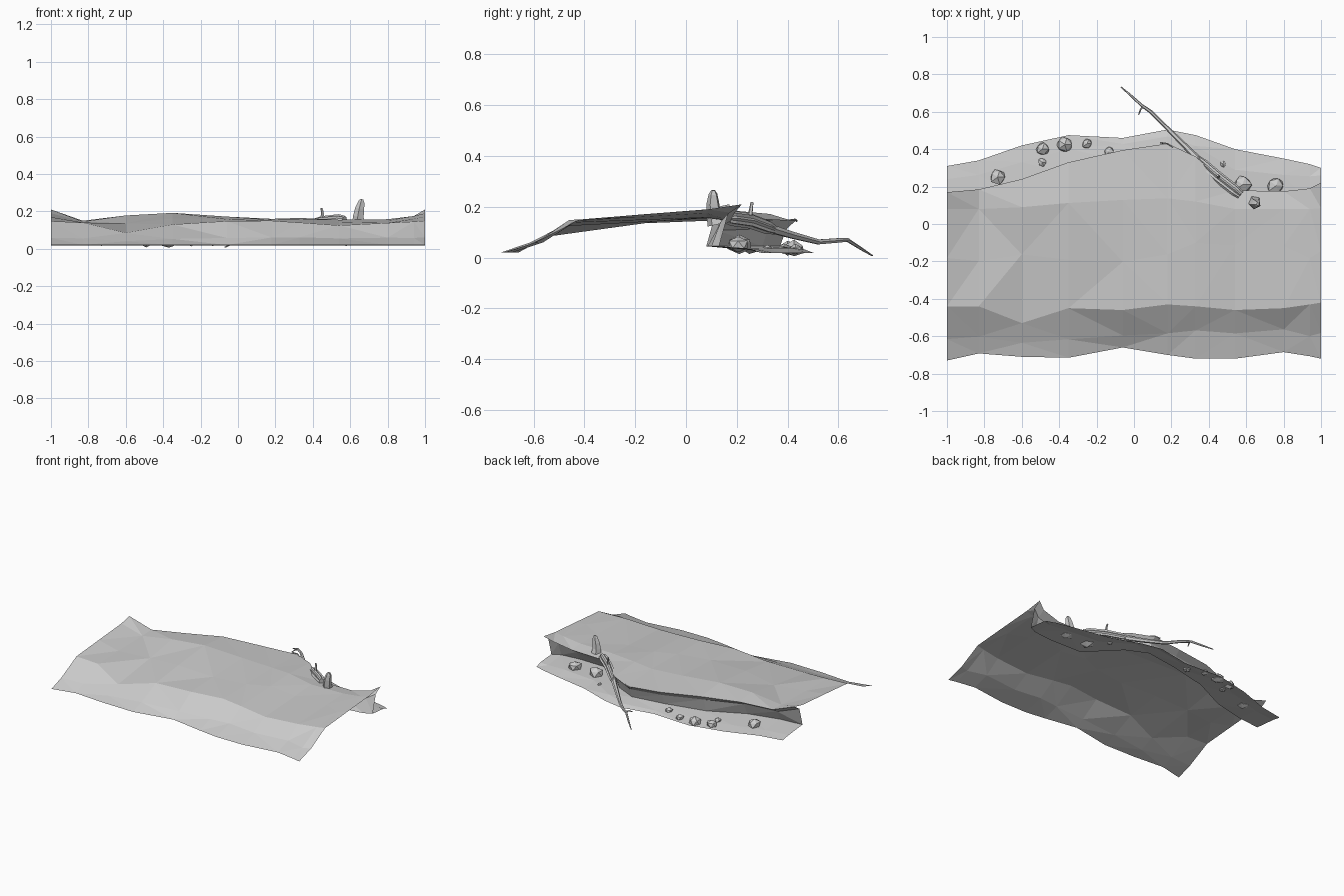
import bpy, bmesh, math, random
from mathutils import Vector
random.seed(4)


def finish(bm, name):
    bmesh.ops.recalc_face_normals(bm, faces=bm.faces)
    me = bpy.data.meshes.new(name)
    bm.to_mesh(me)
    bm.free()
    ob = bpy.data.objects.new(name, me)
    bpy.context.collection.objects.link(ob)
    return ob


def tube(name, pts, sides=6, groove=0.0):
    """Tapered tube through (x, y, z, radius) points, optionally fluted."""
    bm = bmesh.new()
    ps = [Vector(p[:3]) for p in pts]
    rings = []
    for i, p in enumerate(ps):
        d = (ps[min(i + 1, len(ps) - 1)] - ps[max(i - 1, 0)]).normalized()
        u = d.cross(Vector((0.9, 0.43, 0.1)) if abs(d.z) > 0.8 else Vector((0, 0, 1))).normalized()
        v = d.cross(u)
        ring = []
        for k in range(sides):
            a = 2 * math.pi * k / sides
            r = pts[i][3] * (1 - groove * (k % 2))
            ring.append(bm.verts.new(p + r * (math.cos(a) * u + math.sin(a) * v)))
        rings.append(ring)
    for a, b in zip(rings, rings[1:]):
        for k in range(sides):
            n = (k + 1) % sides
            bm.faces.new((a[k], a[n], b[n], b[k]))
    bm.faces.new(rings[0])
    bm.faces.new(rings[-1])
    return finish(bm, name)


# Ground: open sheet lofted from rows running along x
xs = [-1, -.83, -.6, -.35, -.06, .18, .33, .54, .8, .94, 1]
front_y = [-.73, -.692, -.71, -.715, -.66, -.70, -.72, -.72, -.685, -.707, -.72]
ridge_y = [-.44, -.44, -.53, -.45, -.46, -.43, -.44, -.46, -.45, -.43, -.42]
ridge_z = [.148, .14, .085, .13, .148, .15, .14, .125, .138, .145, .15]
bank_z = [.19, .145, .178, .192, .172, .16, .165, .155, .158, .175, .19]
lip_y = [.17, .185, .24, .33, .395, .43, .36, .18, .175, .19, .22]
lip_z = [.21, .15, .165, .172, .152, .145, .15, .142, .145, .175, .21]
shore_y = [.31, .34, .42, .475, .46, .505, .475, .40, .35, .32, .30]

columns = []
for i, x in enumerate(xs):
    fy, ry, rz, bz = front_y[i], ridge_y[i], ridge_z[i], bank_z[i]
    ly, lz, sy = lip_y[i], lip_z[i], shore_y[i]
    by = 0.08 + 0.25 * max(0, ly - 0.2)
    back = 0.09 if ly < 0.25 else 0.06
    j = random.uniform(-.03, .03)
    columns.append([
        (x, fy, .02),
        (x, fy * .55 + ry * .45 + j, .02 + (rz - .02) * (.32 + j)),
        (x, ry, rz),
        (x, -.15 + j * 2, rz + (bz - rz) * .55 + j * .1),
        (x, by, bz),
        (x, ly, lz),
        (x, ly - back * .6, lz - .035),
        (x, ly - back, .045),
        (x, (ly + sy) / 2, .033 + j * .2),
        (x, sy, .018)])
bm = bmesh.new()
grid = [[bm.verts.new(p) for p in c] for c in columns]
for a, b in zip(grid, grid[1:]):
    for k in range(len(a) - 1):
        bm.faces.new((a[k], b[k], b[k + 1], a[k + 1]))
bmesh.ops.triangulate(bm, faces=bm.faces)
finish(bm, "river_bank")


# Shore rocks: jittered, flattened icospheres
def rock(i, x, y, z, r):
    bm = bmesh.new()
    bmesh.ops.create_icosphere(bm, subdivisions=1, radius=r)
    for v in bm.verts:
        v.co *= random.uniform(.82, 1.12)
        v.co.z *= .75
        v.co += Vector((x, y, z))
        v.co.z = max(v.co.z, .006)
    finish(bm, f"rock_{i}")


rocks = [(-.73, .25, .045, .045), (-.49, .40, .038, .038), (-.37, .425, .035, .045),
         (-.25, .43, .032, .03), (-.135, .385, .035, .03), (-.49, .33, .035, .025),
         (.58, .21, .055, .052), (.76, .205, .052, .05), (.475, .32, .035, .018)]
for i, r in enumerate(rocks):
    rock(i, *r)

# Fallen tree: fluted trunk, thin limb, twigs
tube("fallen_trunk", [(.57, .155, .155, .022), (.54, .18, .155, .03), (.45, .25, .145, .03),
                      (.37, .32, .12, .028), (.33, .36, .105, .014)], 16, .25)
tube("fallen_limb", [(.35, .34, .112, .018), (.27, .42, .088, .015), (.17, .52, .062, .011),
                     (.09, .60, .068, .010), (.04, .635, .07, .008), (-.02, .69, .035, .006),
                     (-.07, .733, .008, .003)], 6)
tube("limb_twig", [(.05, .63, .07, .006), (.035, .61, .072, .005), (.025, .585, .06, .003)], 5)
tube("trunk_twig", [(.45, .25, .155, .011), (.452, .256, .19, .008), (.447, .26, .218, .006)], 5)
tube("lip_root", [(.14, .435, .145, .005), (.18, .43, .15, .004), (.21, .41, .148, .003)], 5)

# Broken stump on the bank edge
tube("broken_stump", [(.645, .12, .13, .036), (.645, .11, .175, .030), (.652, .107, .215, .026),
                      (.66, .107, .25, .018), (.663, .107, .265, .008)], 10, .2)
